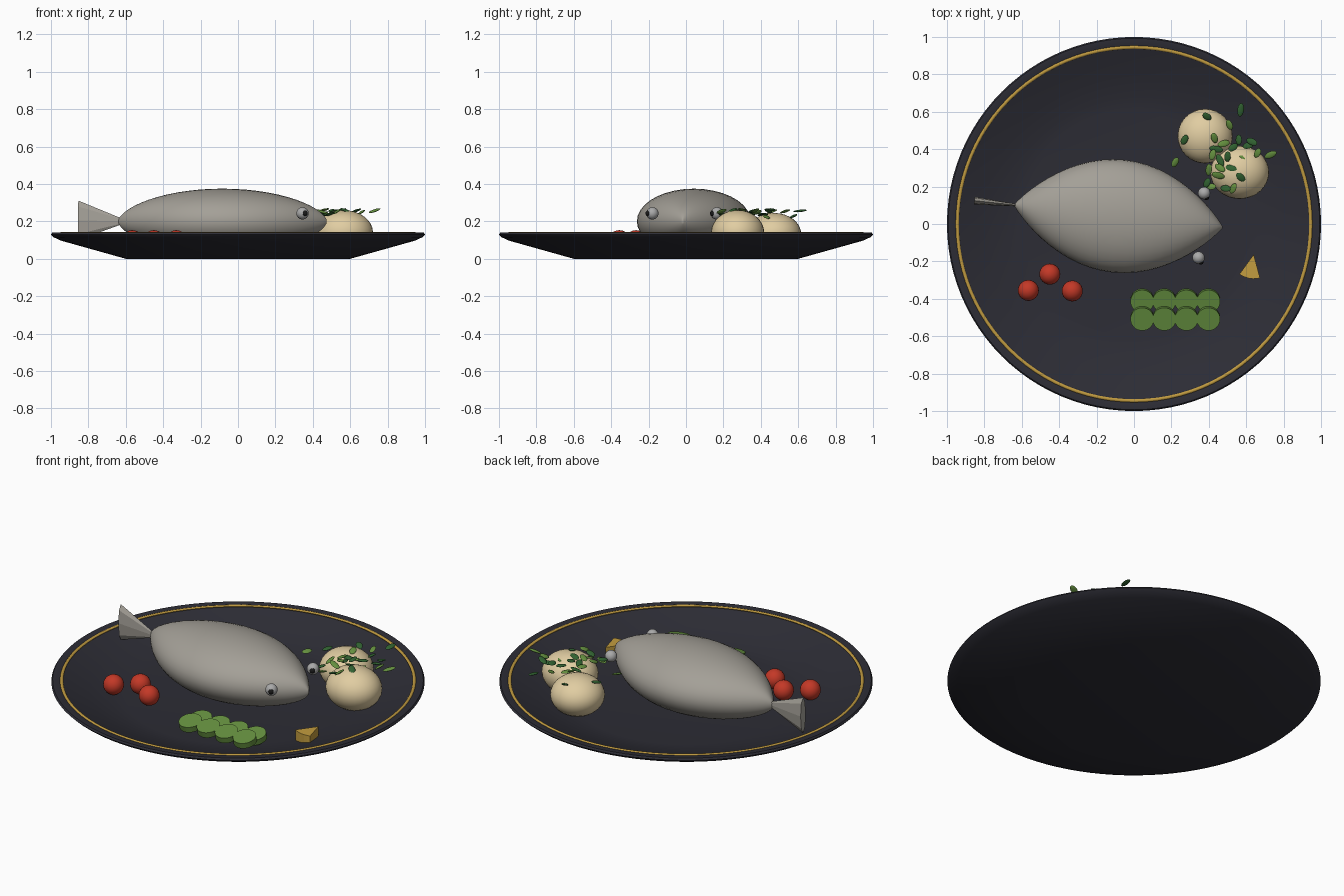
import bpy, bmesh, math, random
from mathutils import Vector, Matrix, Euler

cube = bpy.data.objects.get("Cube")
if cube:
    bpy.data.objects.remove(cube, do_unlink=True)


def material(name, r, g, b):
    m = bpy.data.materials.new(name)
    m.use_nodes = True
    m.diffuse_color = (r, g, b, 1)
    bsdf = next(n for n in m.node_tree.nodes if n.type == "BSDF_PRINCIPLED")
    bsdf.inputs["Base Color"].default_value = (r, g, b, 1)
    return m


SLATE = material("dark slate", .026, .026, .036)
GOLD = material("gold", .52, .32, .05)
SILVER = material("silver grey", .37, .35, .31)
EYE = material("eye grey", .4, .4, .4)
BLACK = material("black", .01, .01, .01)
RED = material("tomato red", .55, .04, .02)
CREAM = material("cream", .75, .61, .36)
GREEN = material("cucumber green", .13, .28, .05)
DARK_GREEN = material("herb green", .03, .12, .03)
LEMON = material("lemon yellow", .55, .34, .05)


def finish(name, bm, mat, smooth=40, matrix=None):
    """Turn a bmesh into a coloured object, smooth up to the given angle."""
    if matrix:
        bm.transform(matrix)
    bmesh.ops.recalc_face_normals(bm, faces=bm.faces)
    mesh = bpy.data.meshes.new(name)
    bm.to_mesh(mesh)
    bm.free()
    obj = bpy.data.objects.new(name, mesh)
    bpy.context.collection.objects.link(obj)
    mesh.materials.append(mat)
    if smooth:
        bpy.ops.object.select_all(action="DESELECT")
        obj.select_set(True)
        bpy.context.view_layer.objects.active = obj
        bpy.ops.object.shade_smooth_by_angle(angle=math.radians(smooth))
    return obj


def place(loc, rot=(0, 0, 0), scale=(1, 1, 1)):
    return Matrix.LocRotScale(Vector(loc), Euler(rot), Vector(scale))


def ball(name, loc, scale, mat, rot=(0, 0, 0), segments=24):
    bm = bmesh.new()
    bmesh.ops.create_uvsphere(bm, u_segments=segments, v_segments=segments // 2, radius=1)
    return finish(name, bm, mat, 60, place(loc, rot, scale))


def loft(bm, rings):
    """Skin consecutive closed rings of points and cap both ends."""
    loops = [[bm.verts.new(p) for p in ring] for ring in rings]
    n = len(loops[0])
    for a, b in zip(loops, loops[1:]):
        for i in range(n):
            j = (i + 1) % n
            bm.faces.new((a[i], a[j], b[j], b[i]))
    bm.faces.new(loops[0])
    bm.faces.new(loops[-1])


def circle(n):
    return [(math.cos(math.tau * i / n), math.sin(math.tau * i / n)) for i in range(n)]


# Plate: a turned profile from the underside, over the rim, to the inner floor
profile = [(.6, 0), (.95, .098), (.985, .115), (1, .13), (.993, .14), (.96, .14),
           (.93, .128), (.8, .08), (.68, .045), (.6, .035)]
bm = bmesh.new()
loft(bm, [[(r * c, r * s, z) for c, s in circle(96)] for r, z in profile])
finish("plate", bm, SLATE, 30)

# Gold band set just inside the rim
bm = bmesh.new()
band = [(.945 + .009 * c, .137 + .006 * s) for c, s in circle(8)]
band.append(band[0])
loops = [[bm.verts.new((r * c, r * s, z)) for c, s in circle(96)] for r, z in band[:-1]]
for k, a in enumerate(loops):
    b = loops[(k + 1) % len(loops)]
    for i in range(96):
        j = (i + 1) % 96
        bm.faces.new((a[i], a[j], b[j], b[i]))
finish("gold_band", bm, GOLD, 60)

# Fish: lens-shaped body lofted along its length, in its own turned frame
fish_frame = place((-.083, .042, .2), (0, 0, -math.atan2(.12, 1.115)))
bm = bmesh.new()
rings = []
for k in range(29):
    u = .997 * math.sin(math.pi / 2 * (k / 14 - 1))
    w = .303 * (1 - u * u) ** .9
    h = .175 * (1 - u * u) ** .6
    rings.append([(.562 * u, w * c, h * s) for c, s in circle(36)])
loft(bm, rings)
finish("fish_body", bm, SILVER, 60, fish_frame)

# Tail: flattened cone fanning out backwards
bm = bmesh.new()
loft(bm, [[(x, w * c, z + h * s) for c, s in circle(8)]
          for x, w, h, z in ((-.54, .006, .015, 0), (-.775, .021, .105, .006))])
finish("fish_tail", bm, SILVER, 0, fish_frame)

# Eyes with small pupils
for side, (x, y) in (("right", (.345, -.18)), ("left", (.375, .165))):
    ball(side + "_eye", (x, y, .243), (.033,) * 3, EYE)
    ball(side + "_pupil", (x + .012, y - .021, .243), (.016,) * 3, BLACK, segments=16)

# Cherry tomatoes
for i, (x, y) in enumerate([(-.565, -.355), (-.45, -.268), (-.33, -.358)]):
    ball(f"tomato_{i}", (x, y, .097), (.056,) * 3, RED)

# Potatoes
ball("potato_back", (.38, .47, .132), (.147, .146, .113), CREAM, segments=32)
ball("potato_front", (.565, .276, .14), (.157, .142, .12), CREAM, segments=32)

# Cucumber slices: two leaning rows, the front one resting on the back one
for row, (y, z) in enumerate([(-.41, .072), (-.505, .09)]):
    for i in range(4):
        bm = bmesh.new()
        bmesh.ops.create_cone(bm, cap_ends=True, segments=32, radius1=.063,
                              radius2=.063, depth=.034)
        finish(f"cucumber_slice_{row}_{i}", bm, GREEN, 30,
               place((.044 + .118 * i, y, z), (math.radians(14), 0, 0)))

# Lemon wedge: a sector-shaped prism
bm = bmesh.new()
outline = [(.64, -.163)]
for k in range(7):
    a = math.radians(-126 + 8.5 * k)
    outline.append((.64 + .13 * math.cos(a), -.163 + .13 * math.sin(a)))
loft(bm, [[(x, y, z) for x, y in outline] for z in (.04, .098)])
finish("lemon_wedge", bm, LEMON, 0)

# Herb leaves: thin ovals scattered over the potatoes
random.seed(4)
leaves = [(.39, .575), (.43, .46), (.27, .45), (.51, .53), (.57, .61), (.22, .33),
          (.63, .44), (.73, .37), (.53, .41), (.48, .43), (.44, .4), (.42, .37),
          (.46, .34), (.4, .29), (.39, .22), (.45, .26), (.52, .3), (.58, .34),
          (.57, .25), (.53, .19), (.49, .19), (.66, .38), (.56, .45), (.46, .3),
          (.61, .42), (.41, .2), (.5, .36)]
for i, (x, y) in enumerate(leaves):
    tilt = [random.uniform(-.4, .4), random.uniform(-.4, .4), random.uniform(0, math.tau)]
    ball(f"herb_leaf_{i}", (x, y, random.uniform(.222, .262)),
         (random.uniform(.027, .038), .018, .006),
         DARK_GREEN if i % 2 == 0 else GREEN, tilt, 12)
